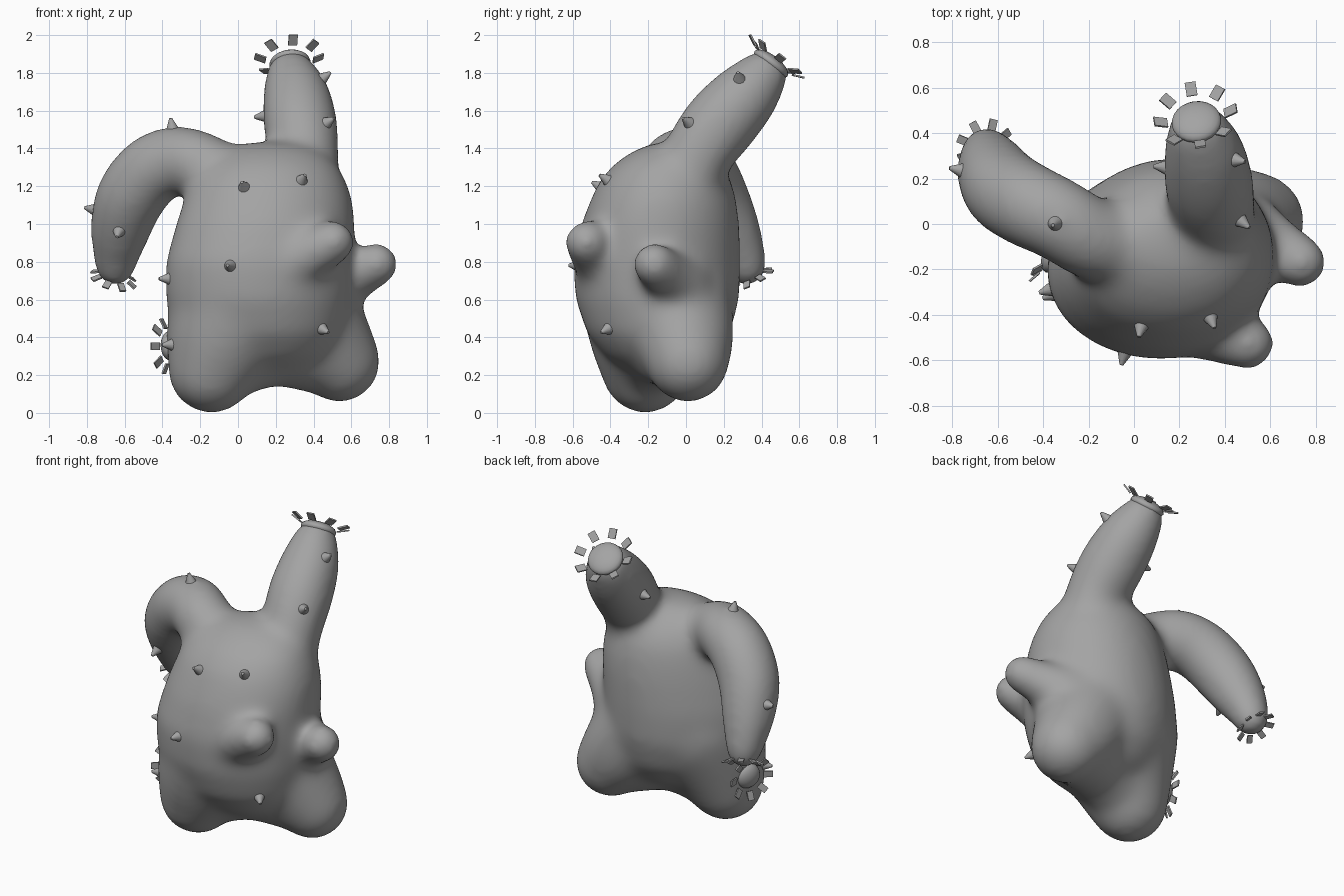
import bpy, bmesh, math
from mathutils import Matrix, Vector

if "Cube" in bpy.data.objects:
    bpy.data.objects.remove(bpy.data.objects["Cube"])

SOFTEN = 60      # smoothing passes on the fused body
VOXEL = 0.02

grey = bpy.data.materials.new("grey")
grey.diffuse_color = (0.37, 0.37, 0.37, 1)
grey.use_nodes = True
grey.node_tree.nodes["Principled BSDF"].inputs["Base Color"].default_value = grey.diffuse_color


def make_object(name, bm, smooth=True):
    bmesh.ops.recalc_face_normals(bm, faces=bm.faces)
    mesh = bpy.data.meshes.new(name)
    bm.to_mesh(mesh)
    bm.free()
    mesh.materials.append(grey)
    for p in mesh.polygons:
        p.use_smooth = smooth
    ob = bpy.data.objects.new(name, mesh)
    bpy.context.collection.objects.link(ob)
    return ob


def frame(loc, axis):
    """Matrix at loc whose local z points along axis."""
    quat = Vector(axis).normalized().to_track_quat('Z', 'Y')
    return Matrix.Translation(loc) @ quat.to_matrix().to_4x4()


def limb(bm, points, steps=10):
    """Chain of balls along a smooth curve through (x, y, z, radius) points."""
    pts = [Vector(p) for p in points]
    pts = [2 * pts[0] - pts[1]] + pts + [2 * pts[-1] - pts[-2]]
    for a, b, c, d in zip(pts, pts[1:], pts[2:], pts[3:]):
        for i in range(steps + 1):
            t = i / steps
            x, y, z, r = 0.5 * (2 * b + (c - a) * t + (2 * a - 5 * b + 4 * c - d) * t * t
                                + (3 * b - a - 3 * c + d) * t ** 3)
            # widened to make up for the shrinkage of smoothing
            r = math.sqrt(r * r + 0.28 * SOFTEN * VOXEL ** 2)
            bmesh.ops.create_icosphere(bm, subdivisions=3, radius=r,
                                       matrix=Matrix.Translation((x, y, z)))


def loft(bm, rings, sides=40, skew=0.06):
    """Closed skin over horizontal ellipses (z, cx, cy, rx, ry),
    fuller at the front right and flatter at the back left."""
    loops = []
    for z, cx, cy, rx, ry in rings:
        loops.append([])
        for i in range(sides):
            t = 2 * math.pi * i / sides
            f = 1 + 0.09 * math.cos(t + math.pi / 4) ** 3
            loops[-1].append(bm.verts.new((cx + f * (rx + 0.008) * math.cos(t),
                                           cy + f * (ry + 0.008) * math.sin(t + skew), z)))
    for a, b in zip(loops, loops[1:]):
        for i in range(sides):
            j = (i + 1) % sides
            bm.faces.new((a[i], a[j], b[j], b[i]))
    bm.faces.new(loops[0][::-1])
    bm.faces.new(loops[-1])


# Body: torso, legs and arms fused into one soft skin
bm = bmesh.new()
loft(bm, [(0.18, 0.17, -0.13, 0.10, 0.08), (0.22, 0.16, -0.13, 0.20, 0.17),
          (0.30, 0.14, -0.13, 0.33, 0.28), (0.42, 0.115, -0.135, 0.43, 0.37),
          (0.60, 0.095, -0.14, 0.485, 0.425), (0.80, 0.10, -0.143, 0.49, 0.435),
          (1.00, 0.13, -0.125, 0.465, 0.41), (1.12, 0.145, -0.11, 0.44, 0.38),
          (1.22, 0.15, -0.10, 0.405, 0.345), (1.31, 0.16, -0.09, 0.35, 0.285),
          (1.38, 0.165, -0.08, 0.27, 0.20), (1.42, 0.17, -0.07, 0.18, 0.12),
          (1.435, 0.17, -0.07, 0.08, 0.05)])
limb(bm, [(0.03, -0.165, 0.62, 0.39), (-0.065, -0.20, 0.42, 0.305),
          (-0.14, -0.215, 0.228, 0.22)])                         # left leg
limb(bm, [(0.27, -0.09, 0.64, 0.32), (0.42, -0.02, 0.42, 0.265),
          (0.537, 0.01, 0.272, 0.205)])                          # right leg
limb(bm, [(-0.12, -0.21, 0.25, 0.18), (0.03, -0.17, 0.315, 0.20), (0.2, -0.12, 0.365, 0.21),
          (0.37, -0.05, 0.335, 0.21), (0.52, 0.01, 0.28, 0.18)])  # crotch web
limb(bm, [(0.20, -0.40, 0.74, 0.15), (0.36, -0.475, 0.83, 0.112),
          (0.505, -0.527, 0.905, 0.088)])                        # front stub
limb(bm, [(0.49, -0.04, 0.67, 0.16), (0.61, -0.095, 0.725, 0.112),
          (0.735, -0.168, 0.787, 0.087)])                        # side stub
limb(bm, [(-0.05, -0.10, 1.22, 0.17), (-0.20, -0.06, 1.31, 0.163),
          (-0.33, 0.02, 1.337, 0.166), (-0.46, 0.08, 1.28, 0.173),
          (-0.57, 0.15, 1.14, 0.17), (-0.62, 0.23, 0.98, 0.143),
          (-0.643, 0.293, 0.85, 0.102), (-0.65, 0.32, 0.775, 0.076)])  # bent arm
limb(bm, [(0.34, -0.02, 1.17, 0.18), (0.35, 0.065, 1.37, 0.17),
          (0.33, 0.18, 1.53, 0.183), (0.31, 0.305, 1.67, 0.163),
          (0.282, 0.405, 1.785, 0.112)])                         # raised arm
body = make_object("body", bm)

remesh = body.modifiers.new("fuse", 'REMESH')
remesh.mode = 'VOXEL'
remesh.voxel_size = VOXEL
remesh.use_smooth_shade = True
soften = body.modifiers.new("soften", 'SMOOTH')
soften.factor = 0.5
soften.iterations = SOFTEN
bpy.context.view_layer.objects.active = body
body.select_set(True)
bpy.ops.object.convert(target='MESH')
body = bpy.context.view_layer.objects.active
bpy.context.view_layer.update()


# Flowers: domed cap with a ring of flat petals
def flower(name, loc, axis, radius, dome, length, width):
    base = frame(loc, axis)
    bm = bmesh.new()
    bmesh.ops.create_uvsphere(bm, u_segments=24, v_segments=12, radius=1,
                              matrix=base @ Matrix.Diagonal((radius, radius, radius * dome, 1)))
    make_object(name + "_cap", bm)
    bm = bmesh.new()
    for i in range(8):
        m = (base @ Matrix.Rotation(i * math.pi / 4 + math.pi / 2, 4, 'Z')
             @ Matrix.Translation((radius * 1.16, 0, 0.025))
             @ Matrix.Rotation(math.radians(-25), 4, 'Y')
             @ Matrix.Translation((length / 2, 0, 0))
             @ Matrix.Diagonal((length, width, 0.009, 1)))
        bmesh.ops.create_cube(bm, size=1, matrix=m)
    make_object(name + "_petals", bm, smooth=False)


flower("raised_arm_flower", (0.275, 0.45, 1.848), (-0.1, 0.61, 0.79), 0.11, 0.4, 0.062, 0.048)
flower("bent_arm_flower", (-0.65, 0.33, 0.745), (-0.22, 0.42, -0.87), 0.07, 0.65, 0.05, 0.036)
flower("hip_flower", (-0.355, -0.14, 0.355), (-0.88, 0.40, -0.05), 0.08, 0.6, 0.058, 0.04)

# Thorns: small cones standing on the nearest point of the skin
thorns = [(0.03, -0.46, 1.20), (0.34, -0.42, 1.235), (-0.05, -0.60, 0.78),
          (0.47, -0.44, 0.43), (-0.41, -0.30, 0.71), (-0.38, -0.32, 0.36),
          (-0.35, 0.0, 1.52), (-0.78, 0.24, 1.08), (-0.63, 0.06, 0.96),
          (0.13, 0.25, 1.57), (0.50, -0.01, 1.555), (0.46, 0.28, 1.78)]
bm = bmesh.new()
for p in thorns:
    hit, spot, normal, _ = body.closest_point_on_mesh(Vector(p))
    m = frame(spot + normal * 0.02, normal)
    bmesh.ops.create_cone(bm, cap_ends=True, segments=16, radius1=0.036,
                          radius2=0.008, depth=0.064, matrix=m)
thorn_ob = make_object("thorns", bm)
bpy.ops.object.select_all(action='DESELECT')
thorn_ob.select_set(True)
bpy.context.view_layer.objects.active = thorn_ob
bpy.ops.object.shade_smooth_by_angle(angle=math.radians(40))
